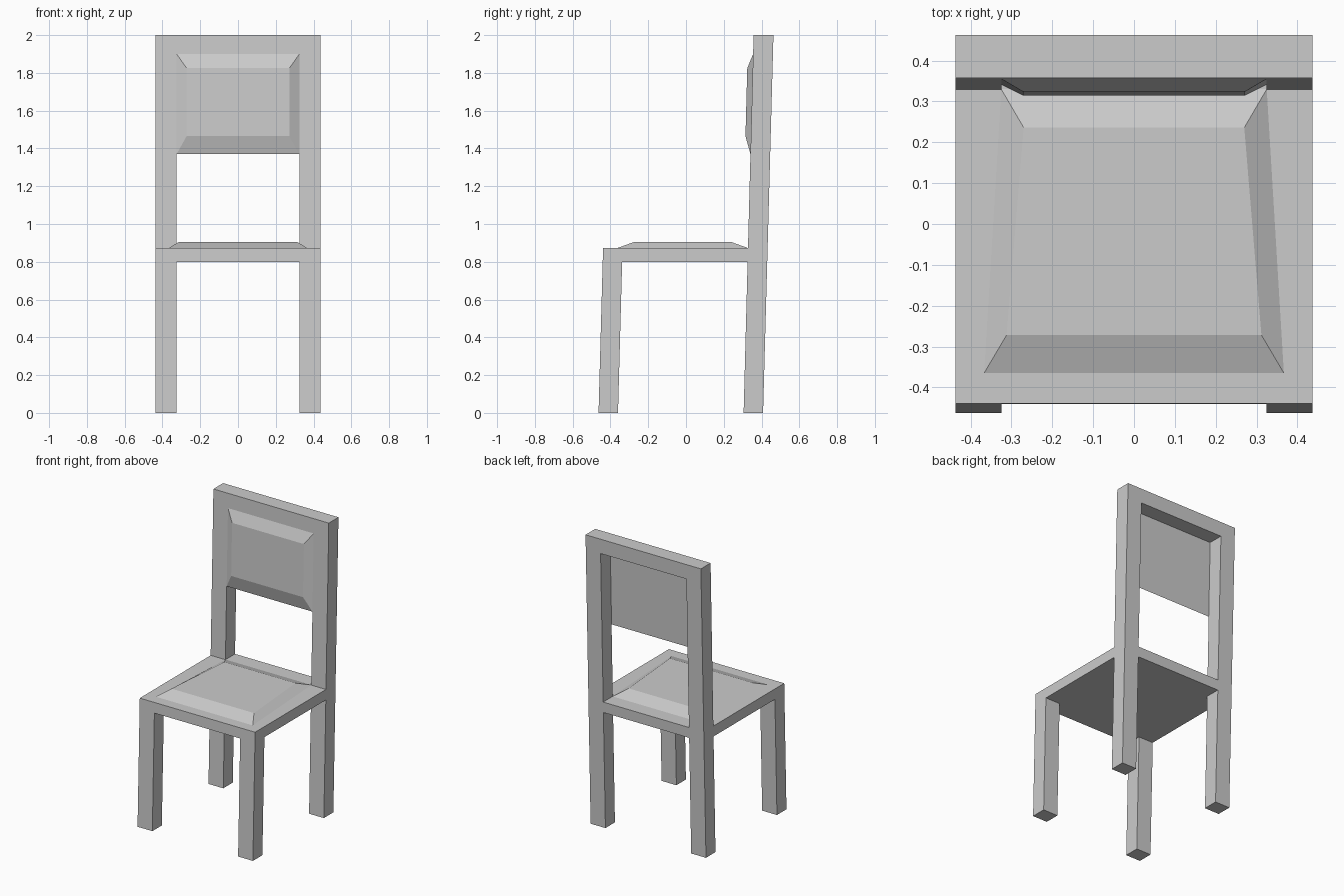
import bpy
import bmesh

if "Cube" in bpy.data.objects:
    bpy.data.objects.remove(bpy.data.objects["Cube"])

HALF_W, INNER = 0.437, 0.325      # half width, inside of legs
SEAT_LOW, SEAT_TOP, TOP = 0.80, 0.872, 2.0
RAIL_LOW = 1.90


# Raked planes: y of each leaning face at height z
def leg_front(z): return -0.463 + 0.0275 * z
def leg_rear(z): return -0.360 + 0.0275 * z
def post_front(z): return 0.305 + 0.0265 * z
def post_rear(z): return 0.408 + 0.0275 * z


def solid(name, lower, upper, mirror=False):
    """Closed solid joining two four-point loops."""
    bm = bmesh.new()
    a = [bm.verts.new(p) for p in lower]
    b = [bm.verts.new(p) for p in upper]
    bm.faces.new(a)
    bm.faces.new(b)
    for i in range(4):
        j = (i + 1) % 4
        bm.faces.new((a[i], a[j], b[j], b[i]))
    bmesh.ops.recalc_face_normals(bm, faces=bm.faces[:])
    mesh = bpy.data.meshes.new(name)
    bm.to_mesh(mesh)
    bm.free()
    ob = bpy.data.objects.new(name, mesh)
    bpy.context.collection.objects.link(ob)
    if mirror:
        mod = ob.modifiers.new("Mirror", 'MIRROR')
        mod.use_mirror_merge = False
    return ob


def raked(name, x0, x1, z0, z1, front, rear, mirror=False):
    """Bar whose front and rear faces follow the raked planes."""
    def loop(z):
        return [(x0, front(z), z), (x1, front(z), z), (x1, rear(z), z), (x0, rear(z), z)]
    return solid(name, loop(z0), loop(z1), mirror)


# Legs, seat board and back frame
raked("front_leg", INNER, HALF_W, 0, SEAT_LOW, leg_front, leg_rear, True)
raked("back_leg", INNER, HALF_W, 0, SEAT_LOW, post_front, post_rear, True)
raked("seat", -HALF_W, HALF_W, SEAT_LOW, SEAT_TOP, leg_front, post_rear)
raked("back_post", INNER, HALF_W, SEAT_TOP, TOP, post_front, post_rear, True)
raked("top_rail", -INNER, INNER, RAIL_LOW, TOP, post_front, post_rear)


# Tapered seat cushion
def cushion_loop(xf, yf, xb, yb, z):
    return [(-xf, yf, z), (xf, yf, z), (xb, yb, z), (-xb, yb, z)]


solid("seat_cushion",
      cushion_loop(0.367, -0.365, 0.325, 0.33, SEAT_TOP),
      cushion_loop(0.312, -0.272, 0.27, 0.236, 0.906))


# Bevelled back panel, flush with the front of the frame
def panel_loop(x, z0, z1, out):
    return [(-x, post_front(z0) - out, z0), (x, post_front(z0) - out, z0),
            (x, post_front(z1) - out, z1), (-x, post_front(z1) - out, z1)]


solid("back_panel",
      panel_loop(INNER, 1.37, RAIL_LOW, 0.0),
      panel_loop(0.272, 1.465, 1.825, 0.029))
